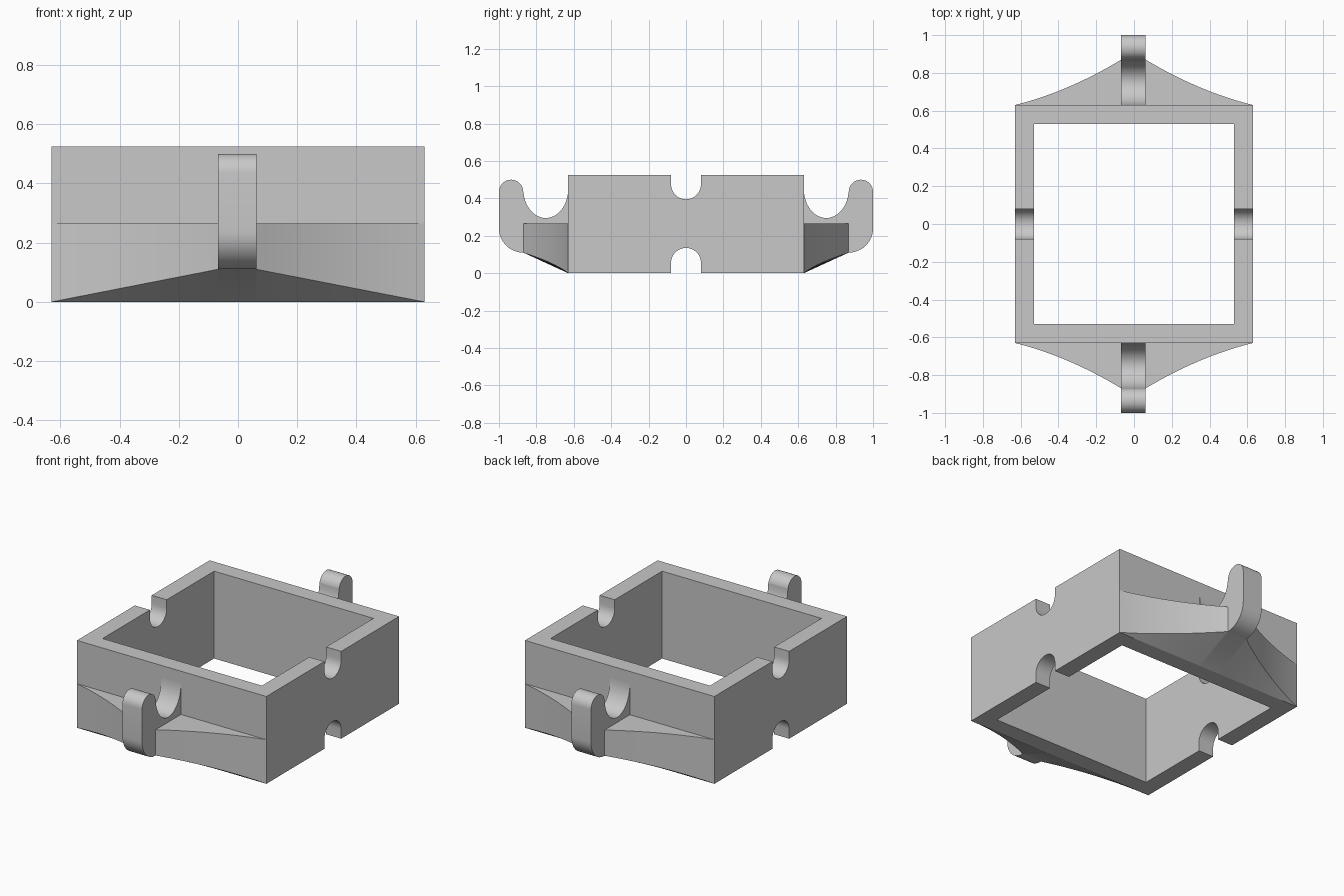
import bpy, bmesh
from math import sin, cos, pi

if "Cube" in bpy.data.objects:
    bpy.data.objects.remove(bpy.data.objects["Cube"], do_unlink=True)

GREY = (0.58, 0.58, 0.58, 1)
grey = bpy.data.materials.new("plain grey")
grey.use_nodes = True
grey.diffuse_color = GREY
grey.node_tree.nodes["Principled BSDF"].inputs["Base Color"].default_value = GREY

HALF, INNER, HEIGHT = 0.63, 0.53, 0.525
LEFT, RIGHT = 0.062, -0.068       # side faces of the hooks
ROOT, RISE, FIN_TOP = 0.87, 0.11, 0.265


def loft(name, sections, smooth=True):
    """Solid through a row of matching cross-sections."""
    bm = bmesh.new()
    rings = [[bm.verts.new(p) for p in s] for s in sections]
    n = len(rings[0])
    for a, b in zip(rings, rings[1:]):
        for i in range(n):
            j = (i + 1) % n
            bm.faces.new((a[i], a[j], b[j], b[i]))
    bm.faces.new(rings[0])
    bm.faces.new(rings[-1])
    bmesh.ops.remove_doubles(bm, verts=bm.verts, dist=1e-5)
    bmesh.ops.recalc_face_normals(bm, faces=bm.faces)
    mesh = bpy.data.meshes.new(name)
    bm.to_mesh(mesh)
    bm.free()
    mesh.materials.append(grey)
    obj = bpy.data.objects.new(name, mesh)
    bpy.context.collection.objects.link(obj)
    if smooth:
        shade(obj)
    return obj


def activate(obj):
    bpy.ops.object.select_all(action="DESELECT")
    obj.select_set(True)
    bpy.context.view_layer.objects.active = obj


def shade(obj):
    activate(obj)
    bpy.ops.object.shade_smooth_by_angle()


def extrude_x(name, profile, x0, x1, smooth=True):
    return loft(name, [[(x, y, z) for y, z in profile] for x in (x0, x1)], smooth)


def arc(cy, cz, ry, rz, start, end, steps=16):
    angles = [start + (end - start) * i / steps for i in range(steps + 1)]
    return [(cy + ry * cos(a), cz + rz * sin(a)) for a in angles]


def block(half, z0, z1):
    return [(-half, z0), (half, z0), (half, z1), (-half, z1)]


# Square frame with an open middle and round-ended notches in the side walls
frame = extrude_x("frame", block(HALF, 0, HEIGHT), -HALF, HALF, False)
R = 0.08
top_notch = [(-R, 1)] + arc(0, 0.475, R, R, pi, 2 * pi) + [(R, 1)]
low_notch = [(R, -1)] + arc(0, 0.055, R, R, 0, pi) + [(-R, -1)]
cutters = [
    extrude_x("opening_cutter", block(INNER, -1, 1), -INNER, INNER, False),
    extrude_x("top_notch_cutter", top_notch, -1, 1, False),
    extrude_x("low_notch_cutter", low_notch, -1, 1, False),
]
activate(frame)
for cutter in cutters:
    cutter.hide_render = True
    mod = frame.modifiers.new("cut", "BOOLEAN")
    mod.operation, mod.solver, mod.object = "DIFFERENCE", "EXACT", cutter
    bpy.ops.object.modifier_apply(modifier=mod.name)
    bpy.data.objects.remove(cutter, do_unlink=True)
shade(frame)

# Hook outline: cradle, rounded tip, rounded heel, sloping underside
hook = [(HALF, 0)]
hook += arc(0.75, 0.45, 0.12, 0.155, pi, 2 * pi, 24)
hook += arc(0.935, 0.435, 0.065, 0.065, pi, 0)
hook += arc(ROOT, 0.24, 0.13, 0.13, 0, -pi / 2)


def fin(name, side, x_end, facing):
    """Curved bracing fin from a frame corner to the side of a hook."""
    sections = []
    for i in range(17):
        t = i / 16
        x = side * HALF + (x_end - side * HALF) * t
        y = HALF + (ROOT - HALF) * (0.58 * t + 0.42 * t * t)
        sections.append([(x, facing * HALF, 0), (x, facing * y, RISE * t),
                         (x, facing * y, FIN_TOP), (x, facing * HALF, FIN_TOP)])
    loft(name, sections)


for end, facing in (("front", -1), ("back", 1)):
    extrude_x(end + "_hook", [(facing * y, z) for y, z in hook], RIGHT, LEFT)
    fin(end + "_left_fin", 1, LEFT, facing)
    fin(end + "_right_fin", -1, RIGHT, facing)
